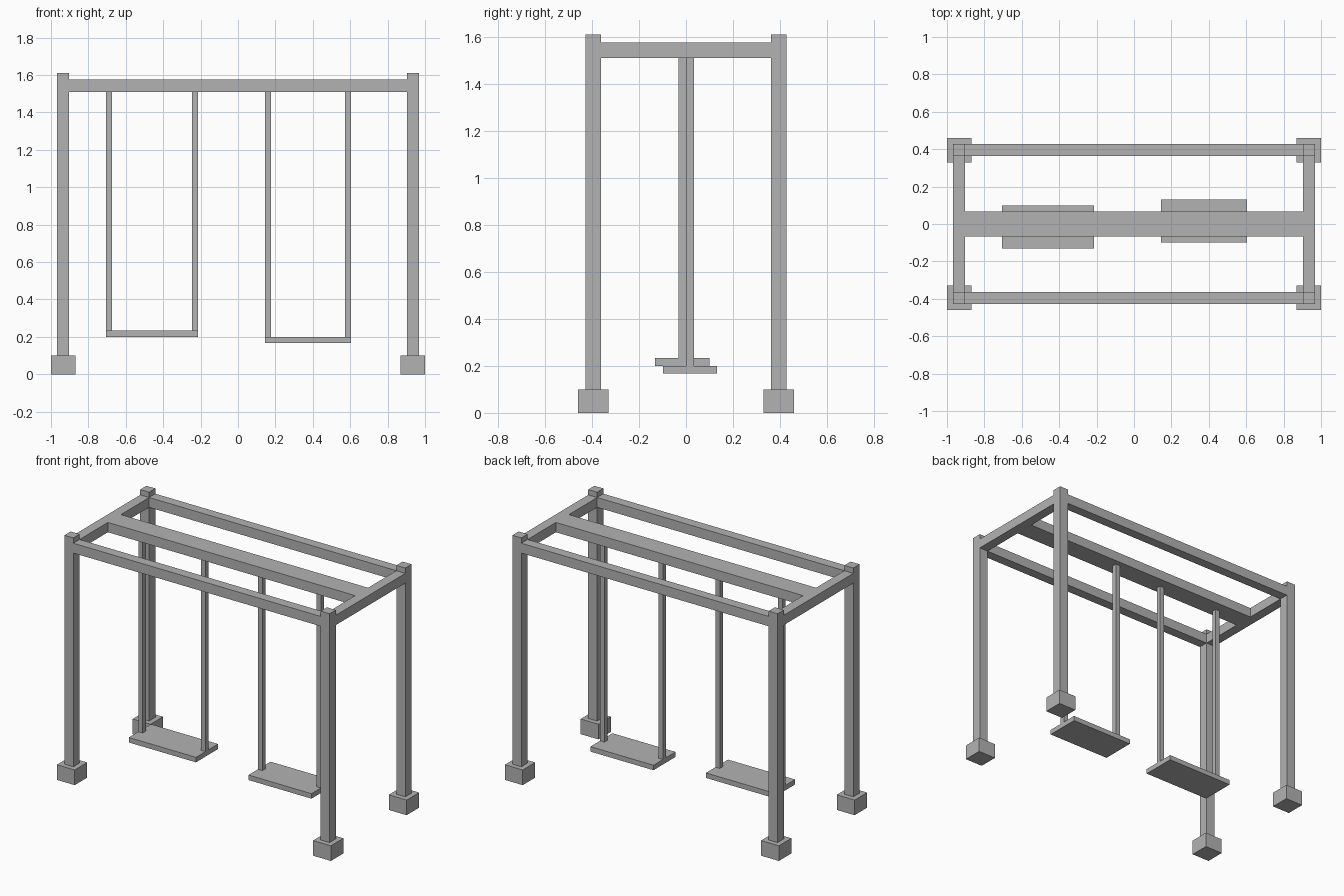
import bpy
import bmesh
from mathutils import Vector

default = bpy.data.objects.get("Cube")
if default:
    bpy.data.objects.remove(default, do_unlink=True)

grey = bpy.data.materials.new("plain_grey")
grey.use_nodes = True
grey.diffuse_color = (0.45, 0.45, 0.45, 1)
grey.node_tree.nodes["Principled BSDF"].inputs["Base Color"].default_value = grey.diffuse_color


def box(name, x, y, z):
    """Add a box from its (min, max) span on each axis."""
    low, high = (Vector(corner) for corner in zip(x, y, z))
    bm = bmesh.new()
    bmesh.ops.create_cube(bm, size=1)
    bmesh.ops.scale(bm, vec=high - low, verts=bm.verts)
    bmesh.ops.translate(bm, vec=(low + high) / 2, verts=bm.verts)
    mesh = bpy.data.meshes.new(name)
    bm.to_mesh(mesh)
    bm.free()
    mesh.materials.append(grey)
    obj = bpy.data.objects.new(name, mesh)
    bpy.context.collection.objects.link(obj)
    return obj


def around(centre, width):
    return centre - width / 2, centre + width / 2


POST_X, POST_Y, POST_W = 0.935, 0.395, 0.065
INNER_X, INNER_Y = POST_X - POST_W / 2, POST_Y - POST_W / 2
FOOT_W, FOOT_H = 0.13, 0.10
BEAM_Z = (1.51, 1.575)

# Corner posts standing on square footings
for sx, side in ((-1, "right"), (1, "left")):
    for sy, end in ((-1, "front"), (1, "back")):
        x, y = sx * POST_X, sy * POST_Y
        box(f"{end}_{side}_footing", around(x, FOOT_W), around(y, FOOT_W), (0, FOOT_H))
        box(f"{end}_{side}_post", around(x, POST_W), around(y, POST_W), (FOOT_H, 1.61))

# Top frame: long rails, end rails and the wide middle beam
for sy, end in ((-1, "front"), (1, "back")):
    box(f"{end}_rail", (-INNER_X, INNER_X), around(sy * POST_Y, POST_W), BEAM_Z)
for sx, side in ((-1, "right"), (1, "left")):
    box(f"{side}_end_rail", around(sx * POST_X, POST_W), (-INNER_Y, INNER_Y), BEAM_Z)
box("middle_beam", (-INNER_X, INNER_X), around(0, 0.135), BEAM_Z)


def swing(side, x, y, seat_bottom):
    """A flat seat hung from two square ropes flush with its ends."""
    length, depth, thick, rope = 0.49 if side == "right" else 0.46, 0.23, 0.033, 0.032
    box(f"{side}_swing_seat", around(x, length), around(y, depth),
        (seat_bottom, seat_bottom + thick))
    for sign, end in ((-1, "right"), (1, "left")):
        rope_x = x + sign * (length - rope) / 2
        box(f"{side}_swing_{end}_rope", around(rope_x, rope), around(y, rope),
            (seat_bottom + thick, BEAM_Z[0]))


swing("right", -0.46, -0.016, 0.20)
swing("left", 0.375, 0.017, 0.167)
